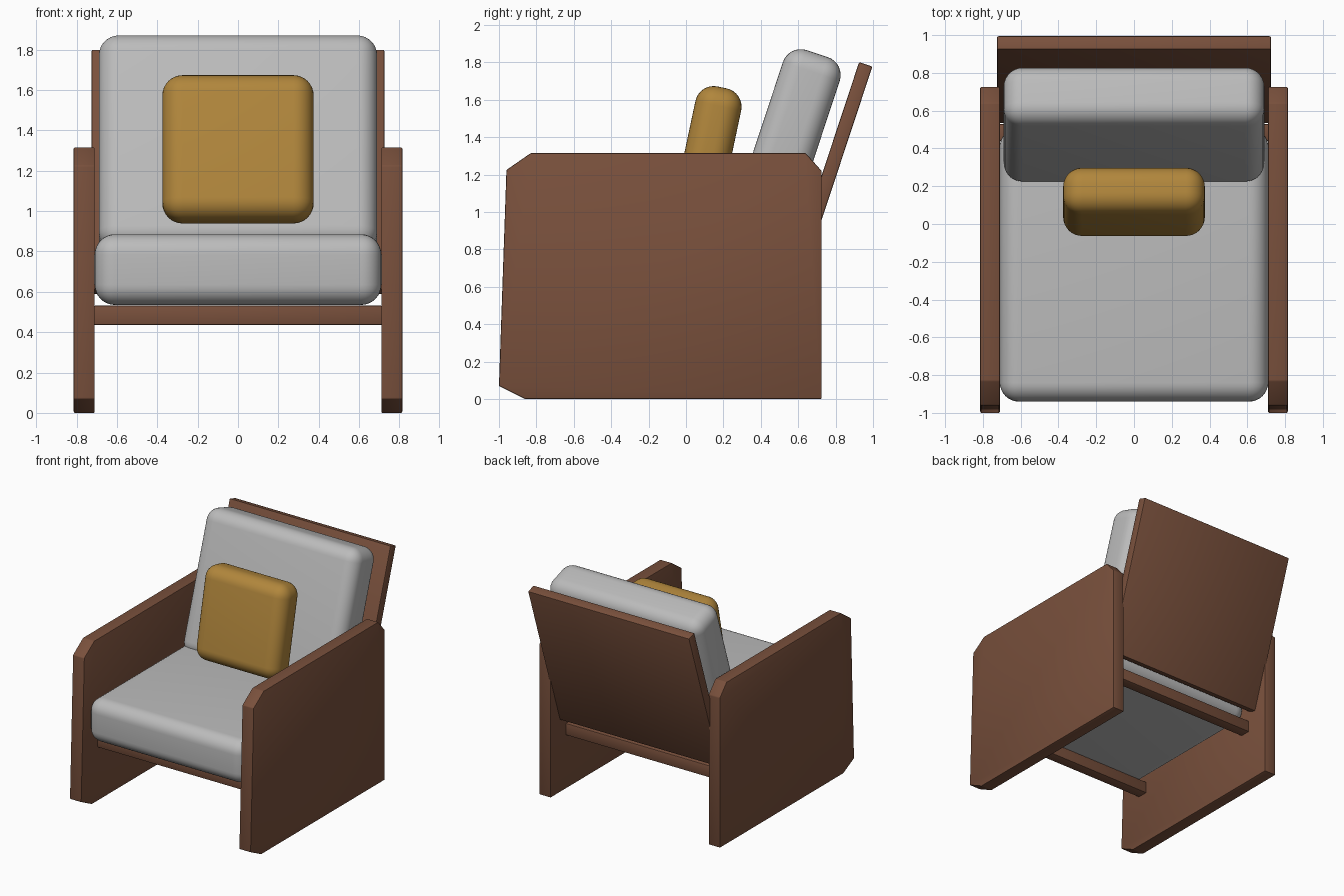
import bpy
import bmesh
from math import radians
from mathutils import Matrix, Vector

cube = bpy.data.objects.get("Cube")
if cube:
    bpy.data.objects.remove(cube, do_unlink=True)


def make_material(name, rgb):
    mat = bpy.data.materials.new(name)
    mat.use_nodes = True
    color = (*rgb, 1.0)
    mat.diffuse_color = color
    mat.node_tree.nodes["Principled BSDF"].inputs["Base Color"].default_value = color
    return mat


wood = make_material("brown wood", (0.19, 0.08, 0.045))
fabric = make_material("grey fabric", (0.50, 0.50, 0.50))
mustard = make_material("mustard fabric", (0.44, 0.24, 0.045))


def finish(name, bm, mat, radius, segments):
    """Turn a bmesh into a softened object with smooth, sharp-aware shading."""
    bmesh.ops.recalc_face_normals(bm, faces=bm.faces)
    bmesh.ops.bevel(bm, geom=bm.edges[:], offset=radius, segments=segments,
                    profile=0.5, affect='EDGES')
    mesh = bpy.data.meshes.new(name)
    bm.to_mesh(mesh)
    bm.free()
    mesh.materials.append(mat)
    obj = bpy.data.objects.new(name, mesh)
    bpy.context.collection.objects.link(obj)
    bpy.ops.object.select_all(action='DESELECT')
    obj.select_set(True)
    bpy.context.view_layer.objects.active = obj
    bpy.ops.object.shade_smooth_by_angle(angle=radians(35))
    return obj


def box(name, size, center, mat, radius, segments=2, lean=0):
    """Rounded box that leans backwards by the given angle in degrees."""
    bm = bmesh.new()
    bmesh.ops.create_cube(bm, size=1, matrix=Matrix.Diagonal((*size, 1)))
    obj = finish(name, bm, mat, radius, segments)
    obj.location = center
    obj.rotation_euler.x = radians(-lean)
    return obj


# Side panels: a clipped-corner profile extruded sideways
PROFILE = [(-0.96, 1.225), (-0.83, 1.315), (0.64, 1.315), (0.725, 1.22),
           (0.725, 0), (-0.86, 0), (-1.0, 0.07)]
for side, sign in (("left", 1), ("right", -1)):
    bm = bmesh.new()
    face = bm.faces.new([bm.verts.new((sign * 0.71, y, z)) for y, z in PROFILE])
    ext = bmesh.ops.extrude_face_region(bm, geom=[face])
    moved = [v for v in ext["geom"] if isinstance(v, bmesh.types.BMVert)]
    bmesh.ops.translate(bm, verts=moved, vec=Vector((sign * 0.104, 0, 0)))
    finish(side + "_side_panel", bm, wood, 0.006, 2)

# Cross rails under the seat
for name, y in (("front_rail", -0.745), ("rear_rail", 0.485)):
    box(name, (1.43, 0.09, 0.097), (0, y, 0.483), wood, 0.008)

# Leaning back board
box("back_board", (1.45, 0.075, 1.255), (0, 0.764, 1.194), wood, 0.008, lean=18.3)

# Cushions
box("seat_cushion", (1.42, 1.45, 0.35), (0, -0.215, 0.71), fabric, 0.1, 8)
box("back_cushion", (1.38, 0.32, 1.118), (0, 0.526, 1.316), fabric, 0.1, 8, lean=18.3)
box("throw_pillow", (0.75, 0.25, 0.736), (0, 0.117, 1.306), mustard, 0.1, 8, lean=12)
